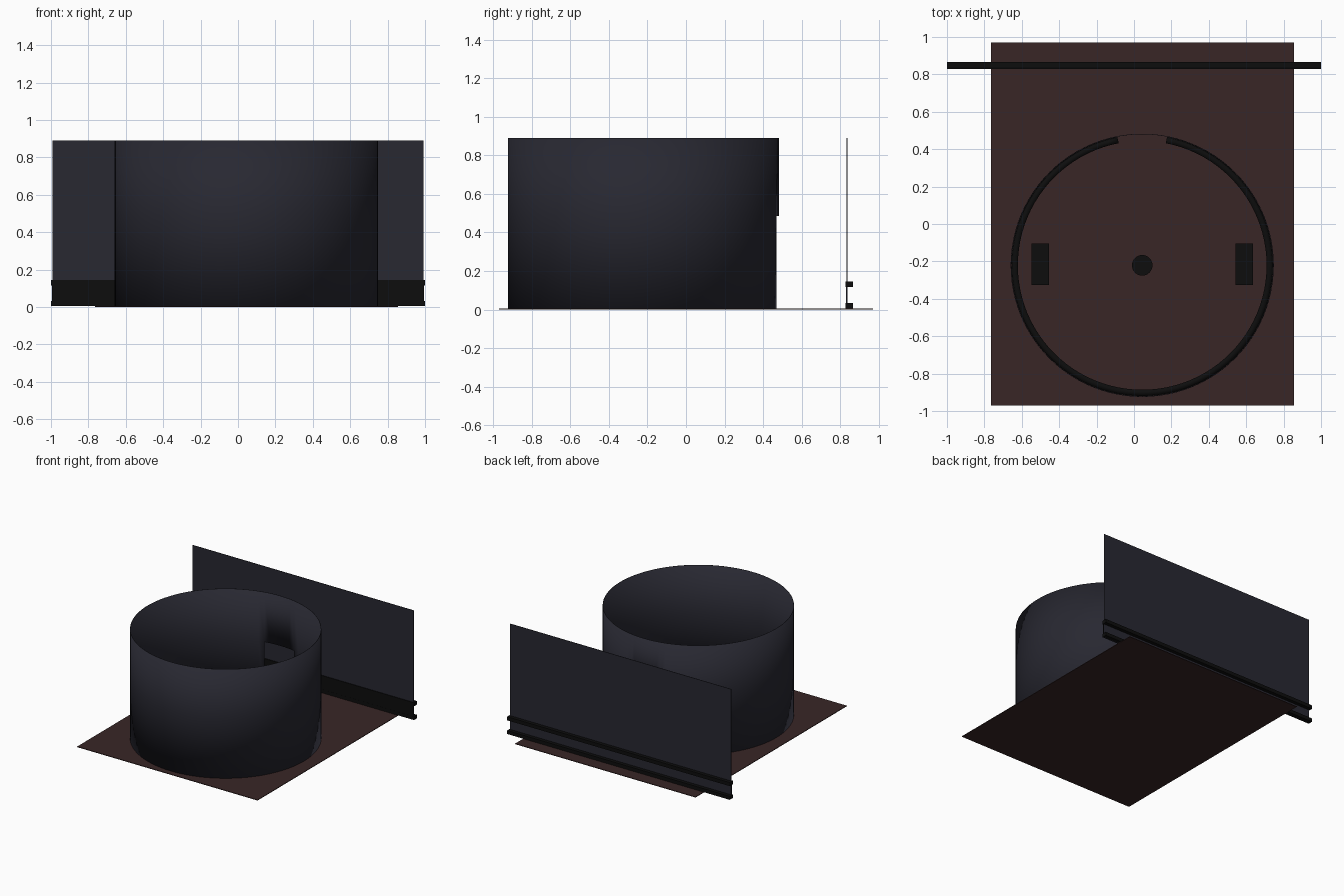
import bpy, bmesh, math

cube = bpy.data.objects.get("Cube")
if cube:
    bpy.data.objects.remove(cube, do_unlink=True)


def material(name, rgb):
    m = bpy.data.materials.new(name)
    m.use_nodes = True
    m.diffuse_color = (*rgb, 1)
    m.node_tree.nodes["Principled BSDF"].inputs["Base Color"].default_value = (*rgb, 1)
    return m


WALL = material("slate blue wall", (0.021, 0.021, 0.031))
TRIM = material("black trim", (0.004, 0.004, 0.004))
FLOOR = material("dark maroon floor", (0.040, 0.019, 0.019))

CX, CY = 0.044, -0.221      # centre of the round room
BASE, TOP = 0.005, 0.89     # wall foot and wall top
DOOR_TOP = 0.485
DOOR_HALF = math.asin(0.134 / 0.7035)
RAILS = {"lower": (BASE, 0.033), "upper": (0.116, 0.145)}


def finish(name, bm, mat):
    mesh = bpy.data.meshes.new(name)
    bm.to_mesh(mesh)
    bm.free()
    mesh.materials.append(mat)
    ob = bpy.data.objects.new(name, mesh)
    bpy.context.collection.objects.link(ob)
    return ob


def box(name, x, y, z, mat):
    """Box given by (min, max) ranges."""
    bm = bmesh.new()
    bmesh.ops.create_cube(bm, size=1)
    for v in bm.verts:
        v.co = [(a + b) / 2 + c * (b - a) for c, (a, b) in zip(v.co, (x, y, z))]
    return finish(name, bm, mat)


def smooth(ob):
    bpy.ops.object.select_all(action='DESELECT')
    ob.select_set(True)
    bpy.context.view_layer.objects.active = ob
    bpy.ops.object.shade_smooth_by_angle(angle=math.radians(30))


def round_band(name, radius, thickness, levels, mat):
    """Curved band around the room, open at the doorway, thickened inward."""
    door_cols, wall_cols = 6, 90
    start = math.pi / 2 - DOOR_HALF
    angles = [start + 2 * DOOR_HALF * i / door_cols for i in range(door_cols)]
    rest = 2 * math.pi - 2 * DOOR_HALF
    angles += [start + 2 * DOOR_HALF + rest * i / wall_cols for i in range(wall_cols)]
    bm = bmesh.new()
    rows = [[bm.verts.new((CX + radius * math.cos(a), CY + radius * math.sin(a), z))
             for a in angles] for z in levels]
    n = len(angles)
    for low, high in zip(rows, rows[1:]):
        for i in range(n):
            if i < door_cols and low[0].co.z < DOOR_TOP - 0.01:
                continue
            j = (i + 1) % n
            bm.faces.new((low[i], low[j], high[j], high[i]))
    loose = [v for v in bm.verts if not v.link_faces]
    bmesh.ops.delete(bm, geom=loose, context='VERTS')
    ob = finish(name, bm, mat)
    mod = ob.modifiers.new("thickness", 'SOLIDIFY')
    mod.thickness = thickness
    mod.offset = -1
    smooth(ob)
    return ob


# Floor
box("floor", (-0.765, 0.855), (-0.97, 0.97), (0, BASE), FLOOR)

# Round room with its doorway, and the skirting inside it
round_band("round_wall", 0.7035, 0.003, (BASE, DOOR_TOP, TOP), WALL)
round_band("round_skirting_plate", 0.7, 0.004, (BASE, 0.14), TRIM)
for label, levels in RAILS.items():
    round_band("round_skirting_rail_" + label, 0.697, 0.032, levels, TRIM)

# Straight back wall with its skirting
box("back_wall", (-0.992, 0.992), (0.834, 0.838), (BASE, TOP), WALL)
box("back_skirting_plate", (-0.994, 0.994), (0.829, 0.834), (BASE, 0.14), TRIM)
for label, levels in RAILS.items():
    box("back_skirting_rail_" + label, (-1, 1), (0.828, 0.867), levels, TRIM)

# Two benches either side of the room
for label, side in (("right", -1), ("left", 1)):
    mid = CX + side * 0.546
    box("bench_" + label, (mid - 0.047, mid + 0.047), (-0.325, -0.105), (BASE, 0.1), TRIM)

# Round stool in the middle
bm = bmesh.new()
bmesh.ops.create_cone(bm, cap_ends=True, segments=32, radius1=0.055, radius2=0.055, depth=0.095)
bmesh.ops.translate(bm, verts=bm.verts, vec=(CX, CY, BASE + 0.0475))
smooth(finish("stool", bm, TRIM))
